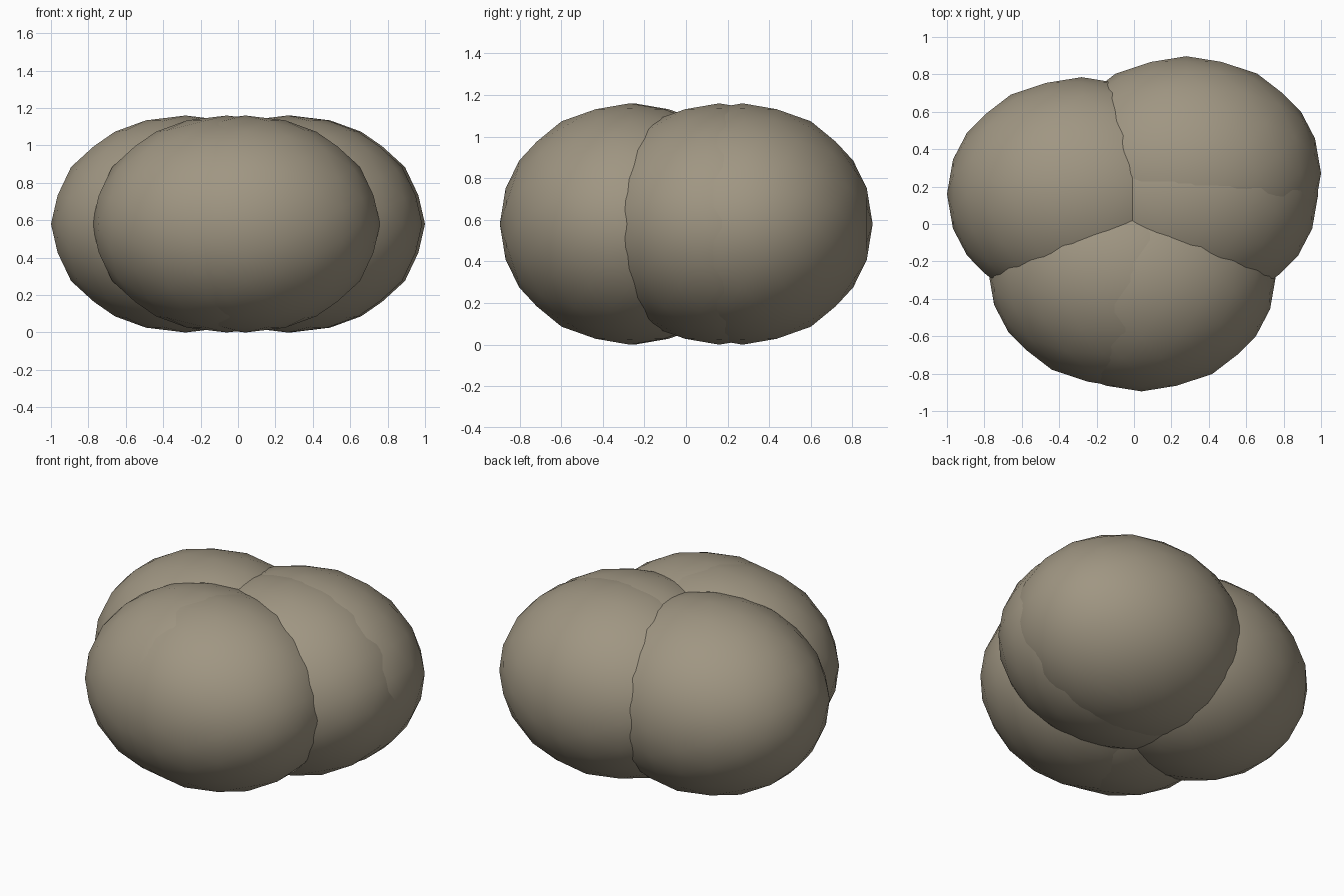
import bpy
from math import atan, radians
from mathutils import Matrix

default = bpy.data.objects.get("Cube")
if default:
    bpy.data.objects.remove(default, do_unlink=True)

# One warm grey stone colour for every lobe
colour = (0.35, 0.305, 0.225, 1.0)
stone = bpy.data.materials.new("warm_grey")
stone.use_nodes = True
stone.diffuse_color = colour
bsdf = stone.node_tree.nodes["Principled BSDF"]
bsdf.inputs["Base Color"].default_value = colour
bsdf.inputs["Roughness"].default_value = 0.9

RADII = (0.72, 0.625, 0.58)
# Turns the ball so the middle of an edge is at the top
golden_turn = Matrix.Rotation(-atan(2) / 2, 4, "Y")


def lobe(name, x, y):
    """Flattened low-poly ball resting on the ground."""
    bpy.ops.mesh.primitive_ico_sphere_add(subdivisions=3, radius=1)
    ball = bpy.context.object
    ball.name = name
    ball.data.transform(Matrix.Diagonal((*RADII, 1)) @ golden_turn)
    ball.location = (x, y, RADII[2])
    ball.data.materials.append(stone)
    bpy.ops.object.shade_smooth_by_angle(angle=radians(60))


# Three overlapping lobes; two of them are swollen by a close twin
lobe("front_lobe", 0.04, -0.27)
lobe("front_lobe_twin", -0.06, -0.248)
lobe("left_lobe", 0.28, 0.272)
lobe("left_lobe_twin", 0.265, 0.16)
lobe("right_lobe", -0.28, 0.16)
